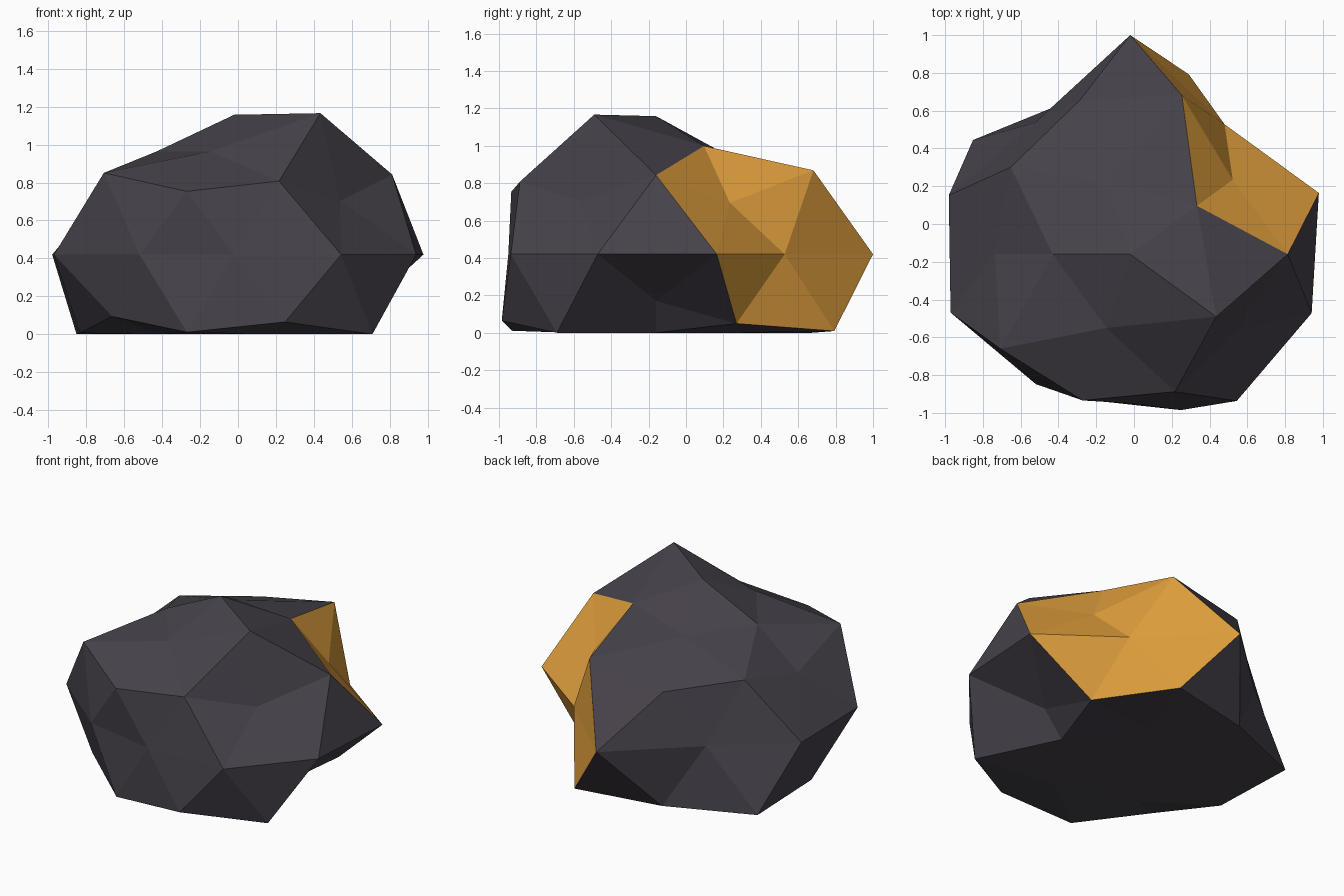
import bpy
import bmesh
import math
from mathutils import Matrix, Vector

old_cube = bpy.data.objects.get("Cube")
if old_cube:
    bpy.data.objects.remove(old_cube, do_unlink=True)


def make_material(name, colour):
    material = bpy.data.materials.new(name)
    material.use_nodes = True
    material.diffuse_color = (*colour, 1)
    shader = next(n for n in material.node_tree.nodes if n.type == "BSDF_PRINCIPLED")
    shader.inputs["Base Color"].default_value = (*colour, 1)
    return material


def azimuth(vert):
    return (math.atan2(vert.co.y, vert.co.x) + 0.01) % math.tau


# Radius of every vertex, ring by ring from the top, counter-clockwise from +x
RING_RADII = [
    [0.9],
    [0.83, 0.76, 0.78, 0.78, 1.07],
    [0.98, 1.04, 0.92, 1, 0.9],
    [0.75, 0.96, 0.8, 0.91, 0.77],
    [1.05, 0.85, 1.16, 0.86, 1.01, 1, 0.85, 0.79, 0.96, 1.01],
    [0.68, 1.12, 1.15, 0.89, 0.97],
    [0.86, 1.03, 0.96, 0.95, 1.06],
    [0.9] * 5,
    [0.9],
]
CENTRE = Vector((-0.02, -0.16, 0.42))
SQUASH = 0.82

# Faceted ball, turned so that an upper corner points to -x
bm = bmesh.new()
bmesh.ops.create_icosphere(bm, subdivisions=2, radius=1, matrix=Matrix.Rotation(math.pi, 4, "Z"))

# Ore patch: the facets that touch two neighbouring vertices at the back left
ore_axes = [Vector((0.72, 0.53, 0.45)), Vector((0.59, 0.81, 0))]
ore_verts = {min(bm.verts, key=lambda v: (v.co - axis).length) for axis in ore_axes}
for face in bm.faces:
    face.smooth = False
    face.material_index = int(any(v in ore_verts for v in face.verts))

# Roughen the ball into a boulder with a flat underside
rings = {}
for vert in bm.verts:
    rings.setdefault(round(vert.co.z, 2), []).append(vert)
for height, radii in zip(sorted(rings, reverse=True), RING_RADII):
    for vert, radius in zip(sorted(rings[height], key=azimuth), radii):
        vert.co *= radius
for vert in bm.verts:
    vert.co.z *= SQUASH
    vert.co += CENTRE
    vert.co.z = max(vert.co.z, 0)

bmesh.ops.recalc_face_normals(bm, faces=bm.faces)
mesh = bpy.data.meshes.new("ore_boulder")
bm.to_mesh(mesh)
bm.free()
mesh.materials.append(make_material("dark stone", (0.063, 0.055, 0.071)))
mesh.materials.append(make_material("golden ore", (0.72, 0.335, 0.045)))
boulder = bpy.data.objects.new("ore_boulder", mesh)
bpy.context.collection.objects.link(boulder)
